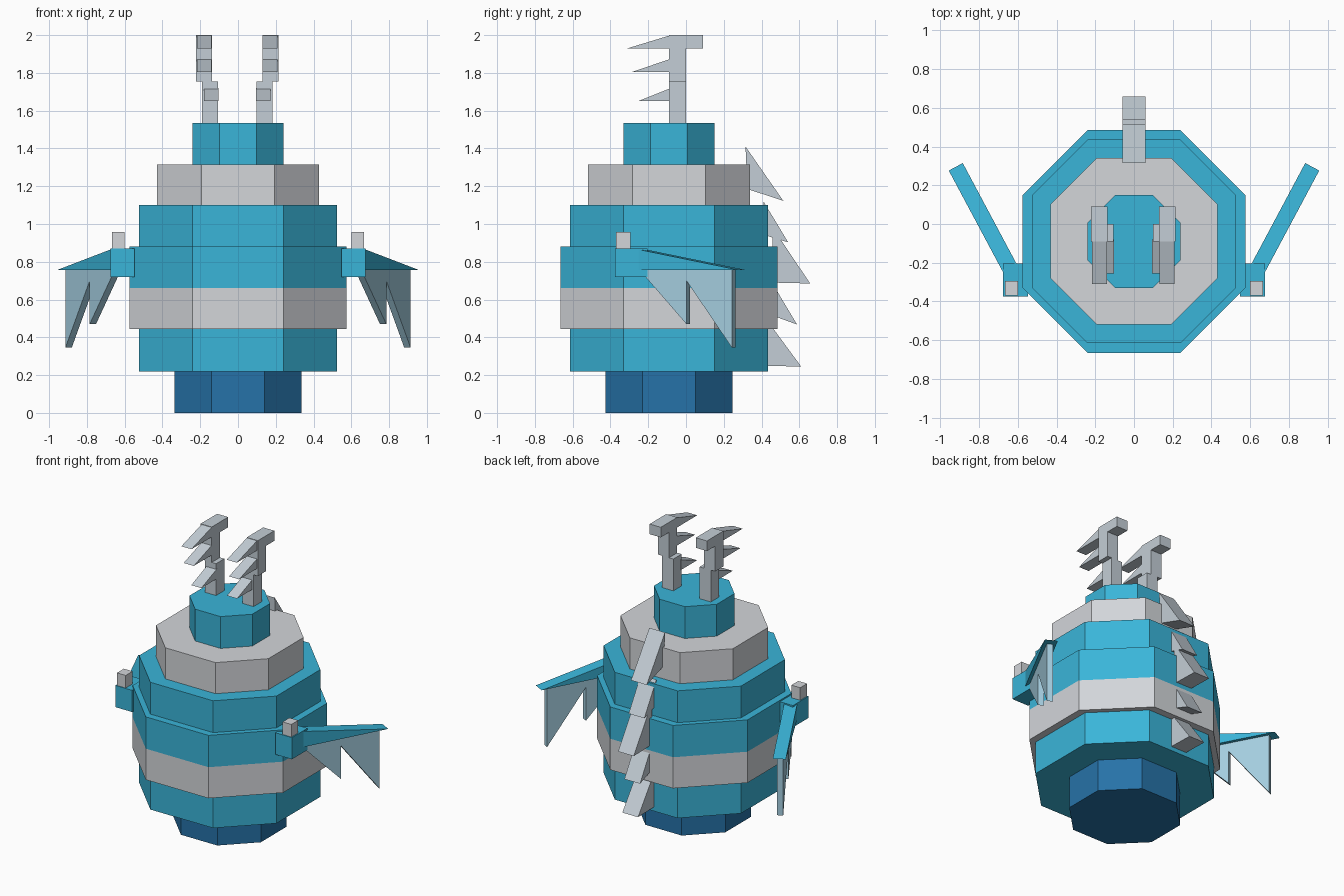
import bpy, bmesh, math
from mathutils import Vector

if "Cube" in bpy.data.objects:
    bpy.data.objects.remove(bpy.data.objects["Cube"])


def material(name, rgb):
    def lin(c):
        c /= 255
        return c / 12.92 if c <= 0.04045 else ((c + 0.055) / 1.055) ** 2.4
    m = bpy.data.materials.new(name)
    m.diffuse_color = (*[lin(c) for c in rgb], 1)
    m.use_nodes = True
    m.node_tree.nodes["Principled BSDF"].inputs["Base Color"].default_value = m.diffuse_color
    return m


BLUE = material("bright blue", (58, 181, 217))
NAVY = material("deep blue", (38, 114, 168))
SILVER = material("pale silver", (211, 214, 218))
STEEL = material("cool grey", (196, 206, 214))
PALE = material("pale blue", (166, 208, 226))


def prism(name, outline, offset, mat):
    """Extrude a closed 3D outline along an offset vector."""
    bm = bmesh.new()
    face = bm.faces.new([bm.verts.new(p) for p in outline])
    ext = bmesh.ops.extrude_face_region(bm, geom=[face])
    verts = [g for g in ext["geom"] if isinstance(g, bmesh.types.BMVert)]
    bmesh.ops.translate(bm, verts=verts, vec=offset)
    bmesh.ops.recalc_face_normals(bm, faces=bm.faces)
    me = bpy.data.meshes.new(name)
    bm.to_mesh(me)
    bm.free()
    me.materials.append(mat)
    ob = bpy.data.objects.new(name, me)
    bpy.context.collection.objects.link(ob)
    return ob


def box(name, x, y, z, mat):
    base = [(x[0], y[0], z[0]), (x[1], y[0], z[0]), (x[1], y[1], z[0]), (x[0], y[1], z[0])]
    return prism(name, base, Vector((0, 0, z[1] - z[0])), mat)


def octagon(name, a, h, z0, z1, mat):
    """Eight-sided ring: half width a, half length h of the straight sides."""
    pts = [(h, -a), (a, -h), (a, h), (h, a), (-h, a), (-a, h), (-a, -h), (-h, -a)]
    prism(name, [(x, y - 0.09, z0) for x, y in pts], Vector((0, 0, z1 - z0)), mat)


# Stacked body rings
octagon("foot", 0.335, 0.139, 0.0, 0.22, NAVY)
octagon("lower_body", 0.525, 0.24, 0.22, 0.445, BLUE)
octagon("belly_band", 0.575, 0.24, 0.445, 0.66, SILVER)
octagon("middle_body", 0.575, 0.24, 0.66, 0.88, BLUE)
octagon("upper_body", 0.525, 0.24, 0.88, 1.10, BLUE)
octagon("collar", 0.43, 0.192, 1.10, 1.315, SILVER)
octagon("head", 0.24, 0.097, 1.315, 1.535, BLUE)

# Back fins: (top, tip, inner bottom) in the y-z plane
fins = [
    ((0.315, 1.41), (0.515, 1.123), (0.325, 1.185)),
    ((0.41, 1.12), (0.541, 0.903), (0.42, 0.94)),
    ((0.46, 0.98), (0.657, 0.685), (0.45, 0.69)),
    ((0.455, 0.69), (0.588, 0.468), (0.43, 0.525)),
    ((0.40, 0.53), (0.61, 0.245), (0.40, 0.25)),
]
for i, tri in enumerate(fins):
    prism(f"back_fin_{i + 1}", [(-0.06, y, z) for y, z in tri], Vector((0.12, 0, 0)), STEEL)

# Plan direction of the swept-back wings
root = Vector((0.645, -0.22, 0))
along = Vector((0.471, 0.882, 0)).normalized()
across = Vector((along.y, -along.x, 0))

for side, s in (("right", 1), ("left", -1)):
    def mx(a, b):
        shift = 0.008 if s < 0 else 0
        return sorted((s * (a + shift), s * (b + shift)))

    # Antlers: stem, offset upper stem, rear stub and forward spikes
    box(f"{side}_antler_lower", mx(0.097, 0.182), (-0.09, 0), (1.535, 1.755), STEEL)
    box(f"{side}_antler_upper", mx(0.13, 0.215), (-0.09, 0), (1.755, 2.0), STEEL)
    box(f"{side}_antler_stub", mx(0.13, 0.215), (0, 0.09), (1.93, 2.0), STEEL)
    for i, (x0, tip, z) in enumerate([(0.131, -0.31, 1.93), (0.131, -0.285, 1.805),
                                      (0.094, -0.255, 1.65)]):
        x = mx(x0, x0 + 0.077)
        tri = [(x[0], -0.08, z), (x[0], tip, z), (x[0], -0.08, z + 0.07)]
        prism(f"{side}_antler_spike_{i + 1}", tri, Vector((x[1] - x[0], 0, 0)), STEEL)

    # Shoulder block with a claw on top
    box(f"{side}_shoulder", sorted((s * 0.548, s * 0.675)), (-0.375, -0.205),
        (0.72, 0.87), BLUE)
    box(f"{side}_claw", sorted((s * 0.60, s * 0.667)), (-0.37, -0.295), (0.87, 0.957), SILVER)

    # Wing: tapered arm and jagged membrane
    def wing(name, profile, width, mat):
        pts = [root + along * d - across * width / 2 + Vector((0, 0, z)) for d, z in profile]
        off = across * width
        flip = Vector((s, 1, 1))
        prism(f"{side}_{name}", [p * 1 if s > 0 else Vector((-p.x, p.y, p.z)) for p in pts],
              Vector((off.x * flip.x, off.y, 0)), mat)

    wing("wing_arm", [(-0.03, 0.757), (0.584, 0.757), (-0.03, 0.868)], 0.082, BLUE)
    wing("wing_membrane", [(-0.02, 0.757), (0.262, 0.47), (0.262, 0.70), (0.535, 0.345),
                           (0.535, 0.757)], 0.038, PALE)
